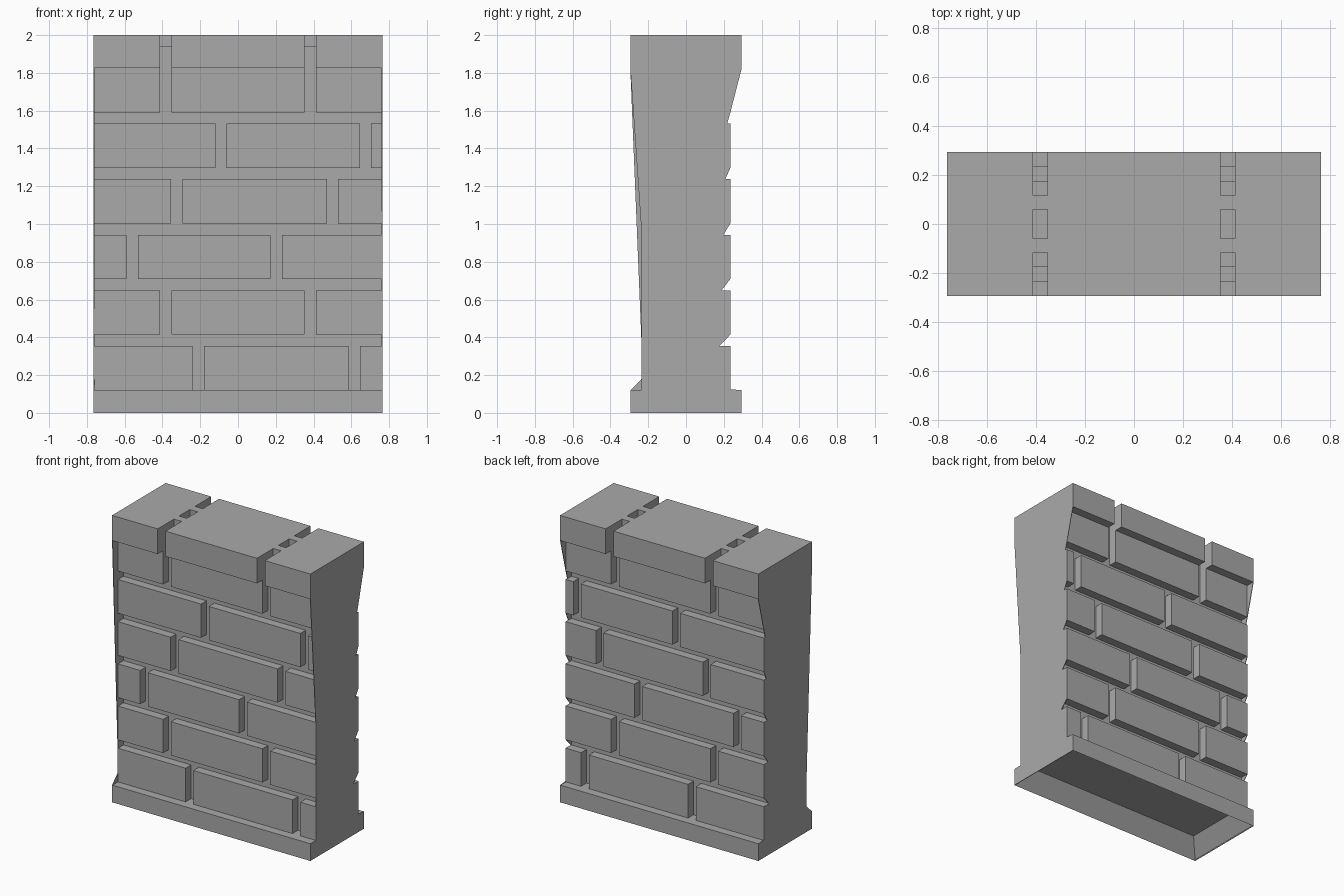
import bpy, bmesh

cube = bpy.data.objects.get("Cube")
if cube:
    bpy.data.objects.remove(cube, do_unlink=True)

stone = bpy.data.materials.new("stone_grey")
stone.use_nodes = True
GREY = (0.4, 0.4, 0.4, 1)
stone.diffuse_color = GREY
stone.node_tree.nodes["Principled BSDF"].inputs["Base Color"].default_value = GREY

HALF_X, LEDGE_Y, BRICK_Y, CORE_Y = 0.765, 0.295, 0.235, 0.175
GAP = 0.06          # mortar width and depth
END = HALF_X - 0.003  # masonry stops just inside the end panels


def add_object(name, bm):
    bmesh.ops.recalc_face_normals(bm, faces=bm.faces)
    mesh = bpy.data.meshes.new(name)
    bm.to_mesh(mesh)
    bm.free()
    mesh.materials.append(stone)
    obj = bpy.data.objects.new(name, mesh)
    bpy.context.collection.objects.link(obj)
    return obj


def add_box(bm, x0, x1, y0, y1, z0, z1):
    verts = bmesh.ops.create_cube(bm, size=1)["verts"]
    for v in verts:
        v.co.x = x1 if v.co.x > 0 else x0
        v.co.y = y1 if v.co.y > 0 else y0
        v.co.z = z1 if v.co.z > 0 else z0


def add_course(bm, joints, half_y, z0, z1):
    """A row of blocks through the wall, split at the joint centres."""
    starts = [-END] + [j + GAP / 2 for j in joints]
    stops = [j - GAP / 2 for j in joints] + [END]
    for x0, x1 in zip(starts, stops):
        add_box(bm, x0, x1, -half_y, half_y, z0, z1)


# Base plinth with a hollow underside
bm = bmesh.new()
add_box(bm, -HALF_X, HALF_X, -LEDGE_Y, LEDGE_Y, 0, 0.12)
bm.normal_update()
bottom = [f for f in bm.faces if f.normal.z < -0.5]
bmesh.ops.inset_individual(bm, faces=bottom, thickness=0.12, depth=-0.118)
add_object("base", bm)

# Recessed mortar core
bm = bmesh.new()
add_box(bm, -END, END, -CORE_Y, CORE_Y, 0.119, 1.94)
add_object("mortar_core", bm)

# Brick courses, bottom to top
top_joints = (-0.383, 0.383)
courses = [(-0.21, 0.615), top_joints, (-0.56, 0.203),
           (-0.325, 0.5), (-0.09, 0.675), top_joints]
bm = bmesh.new()
for i, joints in enumerate(courses):
    z0 = 0.12 + 0.294 * i
    add_course(bm, joints, BRICK_Y, z0, z0 + 0.235)
add_object("bricks", bm)

# Overhanging coping blocks, with short bridges that leave pockets in the joints
bm = bmesh.new()
add_course(bm, top_joints, LEDGE_Y, 1.825, 2)
for j in top_joints:
    for y in (-0.0875, 0.0875):
        add_box(bm, j - GAP / 2, j + GAP / 2, y - 0.0285, y + 0.0285, 1.93, 2)
add_object("coping", bm)

# Flat end panels: the back edge is notched at every mortar line
back = [(LEDGE_Y, 0), (LEDGE_Y, 0.12), (BRICK_Y, 0.125)]
for i in range(5):
    z = 0.355 + 0.294 * i
    back += [(BRICK_Y, z), (0.178 + 0.01 * i, z), (BRICK_Y, z + GAP)]
back += [(LEDGE_Y, 1.825), (LEDGE_Y, 2)]
top_front = [(-LEDGE_Y, 2), (-LEDGE_Y, 1.825)]
fronts = {
    "left_end_panel": (1, [(-BRICK_Y, 0.95), (-BRICK_Y, 0.12)]),
    "right_end_panel": (-1, [(-BRICK_Y, 0.355), (-BRICK_Y, 0.18)]),
}
for name, (side, middle) in fronts.items():
    profile = back + top_front + middle + [(-LEDGE_Y, 0.12), (-LEDGE_Y, 0)]
    # Panel outline with the hollow base left closed behind it
    bm = bmesh.new()
    face = bm.faces.new([bm.verts.new((side * HALF_X, y, z)) for y, z in profile])
    ext = bmesh.ops.extrude_face_region(bm, geom=[face])
    for v in ext["geom"]:
        if isinstance(v, bmesh.types.BMVert):
            v.co.x -= side * 0.004
    add_object(name, bm)
